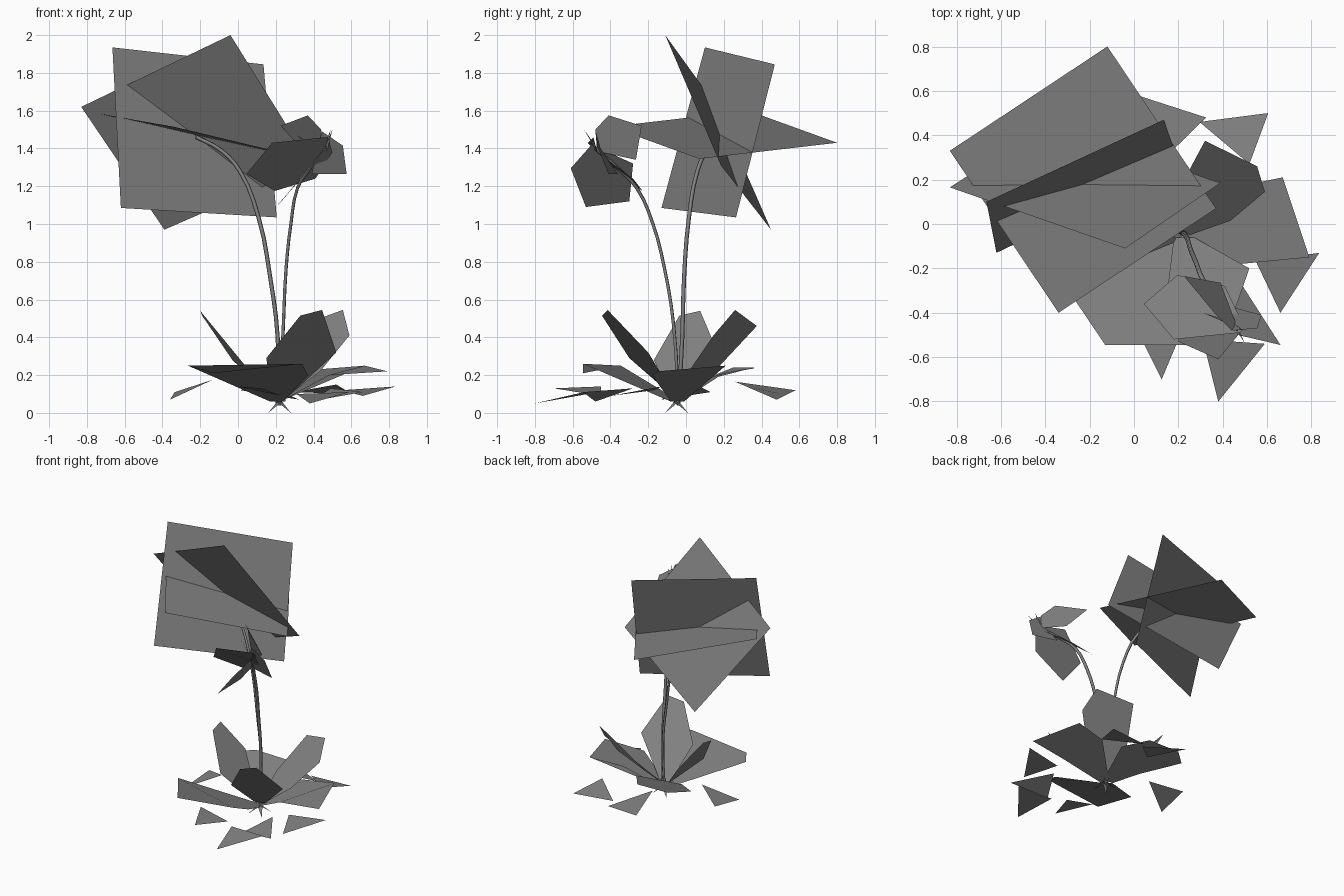
import bpy, math
from mathutils import Vector

grey = bpy.data.materials.new("dark_grey")
grey.diffuse_color = (.22, .22, .22, 1)


def add(name, data):
    ob = bpy.data.objects.new(name, data)
    data.materials.append(grey)
    bpy.context.collection.objects.link(ob)
    return ob


def sheet(name, pts, smooth=False):
    """One flat sheet (petal or leaf) from its outline."""
    me = bpy.data.meshes.new(name)
    me.from_pydata([Vector(p) for p in pts], [], [list(range(len(pts)))])
    for f in me.polygons:
        f.use_smooth = smooth
    add(name, me)


def stem(name, pts, r):
    """Thin four-sided stalk along a smooth path."""
    cu = bpy.data.curves.new(name, 'CURVE')
    cu.dimensions = '3D'
    cu.bevel_depth = r
    cu.bevel_resolution = 0
    cu.resolution_u = 3
    sp = cu.splines.new('BEZIER')
    sp.bezier_points.add(len(pts) - 1)
    for b, p in zip(sp.bezier_points, pts):
        b.co = p
        b.handle_left_type = b.handle_right_type = 'AUTO'
    add(name, cu)


# Open flower: three crossing square sheets
blossom = [
    [(-.665, .10, 1.935), (.135, .47, 1.845), (.205, .265, 1.035), (-.62, -.13, 1.085)],
    [(-.04, -.11, 2.0), (-.83, .165, 1.62), (-.39, .45, .97), (.39, .185, 1.31)],
    [(-.12, .80, 1.43), (-.83, .33, 1.60), (-.34, -.40, 1.515), (.37, .07, 1.345)],
]
for i, p in enumerate(blossom):
    sheet(f"blossom_sheet_{i}", p)

# Half-open bud: four drooping petals
bud = [
    [(.475, -.49, 1.46), (.18, -.52, 1.43), (.045, -.36, 1.265),
     (.195, -.23, 1.175), (.41, -.28, 1.24), (.50, -.47, 1.38)],
    [(.44, -.48, 1.50), (.37, -.41, 1.575), (.225, -.235, 1.52),
     (.39, -.265, 1.34), (.46, -.45, 1.38)],
    [(.445, -.48, 1.49), (.555, -.47, 1.415), (.575, -.41, 1.265),
     (.39, -.36, 1.265), (.42, -.45, 1.40)],
    [(.47, -.50, 1.42), (.38, -.61, 1.295), (.20, -.53, 1.09),
     (.23, -.30, 1.12), (.39, -.28, 1.32)],
]
for i, p in enumerate(bud):
    sheet(f"bud_petal_{i}", p)
# Small pointed sepals at the bud centre
for i, tip in enumerate([(.50, -.54, 1.50), (.31, -.40, 1.47), (.49, -.48, 1.50)]):
    sheet(f"bud_sepal_{i}", [(.44, -.44, 1.36), tip, (.47, -.47, 1.38)])

# Stems
stem("blossom_stem", [(.21, -.04, .04), (.21, -.02, .40), (.17, -.01, .72),
                      (.11, .015, 1.03), (.01, .06, 1.28), (-.09, .11, 1.39),
                      (-.22, .17, 1.46)], .011)
stem("bud_stem", [(.22, -.04, .04), (.24, -.065, .46), (.255, -.115, .77),
                  (.28, -.175, 1.0), (.315, -.26, 1.19), (.37, -.345, 1.28),
                  (.46, -.48, 1.40)], .011)

# Three upright leaves
upright = [
    [(.18, -.06, .08), (.15, -.30, .29), (.33, -.445, .515),
     (.445, -.415, .545), (.52, -.20, .32), (.27, -.06, .09)],
    [(.19, -.08, .09), (-.03, -.17, .28), (-.19, -.035, .515),
     (-.2, .075, .54), (-.05, .16, .34), (.17, -.01, .09)],
    [(.25, -.05, .08), (.435, .015, .22), (.59, .145, .41),
     (.555, .26, .545), (.32, .375, .46), (.21, .17, .24), (.2, -.01, .09)],
]
for i, p in enumerate(upright):
    sheet(f"upright_leaf_{i}", p, True)

# Three spreading leaves
spreading = [
    [(.17, -.03, .06), (-.265, -.345, .25), (-.13, -.545, .21),
     (.34, -.545, .26), (.37, -.40, .20), (.24, -.08, .06)],
    [(.22, -.08, .06), (.48, -.18, .20), (.79, -.15, .22),
     (.67, .21, .25), (.42, .16, .23), (.22, -.01, .06)],
    [(.25, -.03, .06), (.28, .20, .21), (.16, .36, .235),
     (-.10, .36, .24), (-.22, .25, .24), (.0, .05, .16), (.17, -.03, .06)],
]
for i, p in enumerate(spreading):
    sheet(f"spreading_leaf_{i}", p, True)

# Outer low leaf tips, a ring of loose triangles
tips = [
    [(.295, .46, .11), (.605, .50, .10), (.52, .27, .15)],
    [(.835, -.13, .14), (.66, -.40, .09), (.55, -.17, .12)],
    [(.66, -.545, .11), (.49, -.28, .13), (.38, -.48, .06)],
    [(.38, -.80, .05), (.31, -.52, .10), (.59, -.54, .11)],
    [(.125, -.70, .13), (.0, -.45, .14), (.23, -.45, .09)],
    [(.015, .58, .12), (.325, .48, .07), (.10, .26, .165)],
    [(-.36, -.13, .07), (-.335, .13, .11), (-.135, 0, .175)],
]
for i, p in enumerate(tips):
    sheet(f"low_leaf_tip_{i}", p)

# Root tuft: small crossed spikes at the ground
for i in range(8):
    a = i * math.tau / 8
    d = Vector((math.cos(a), math.sin(a), 0))
    s = Vector((-d.y, d.x, 0)) * .018
    c = Vector((.22, -.05, .06))
    z = Vector((0, 0, -.06 if i % 2 else .05))
    sheet(f"root_spike_{i}", [c - s, c + d * .085 + z, c + s])
